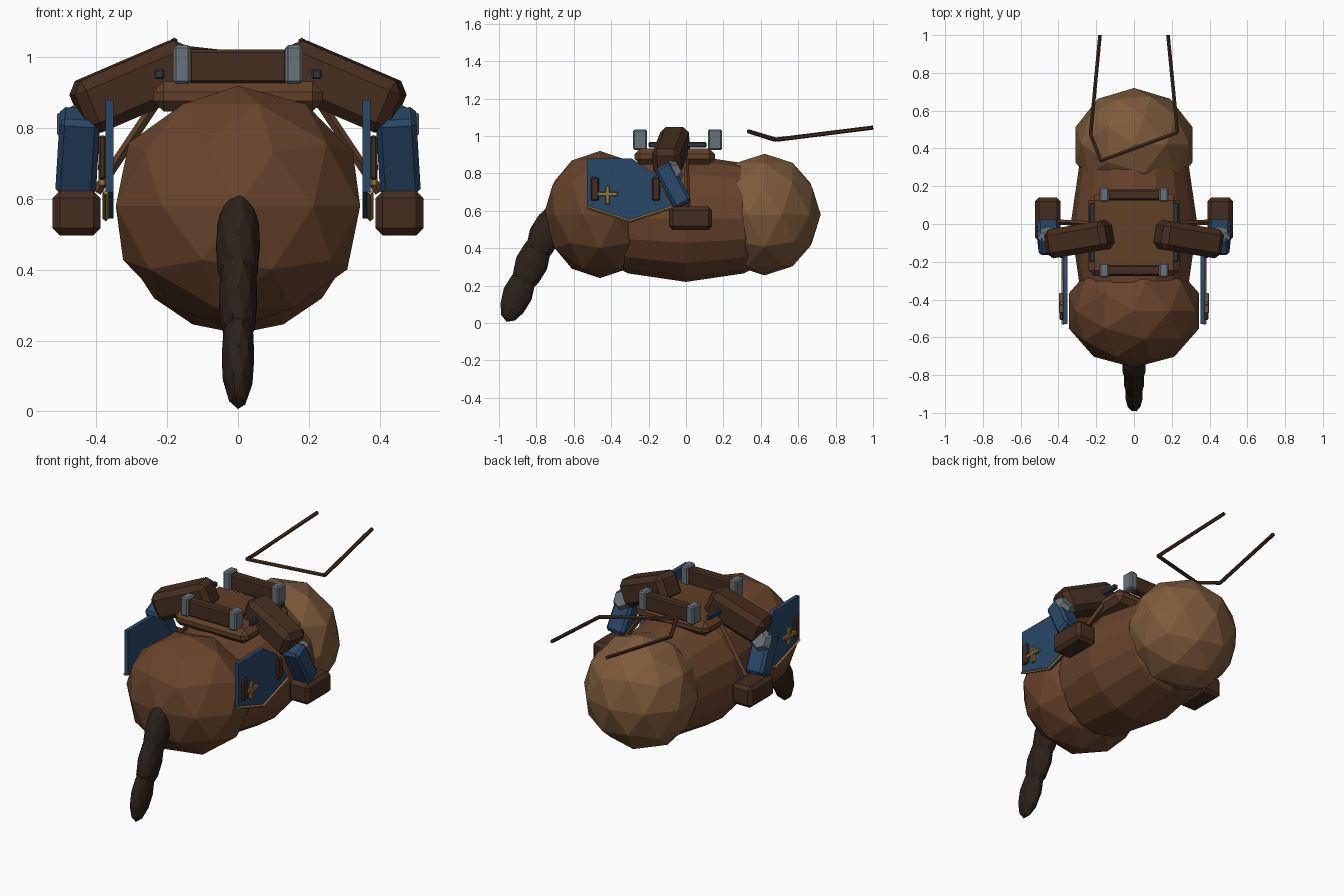
import bpy, bmesh, math
from mathutils import Vector

if "Cube" in bpy.data.objects:
    bpy.data.objects.remove(bpy.data.objects["Cube"])

def mat(name, r, g, b):
    m = bpy.data.materials.new(name)
    m.diffuse_color = (r, g, b, 1)
    m.use_nodes = True
    m.node_tree.nodes["Principled BSDF"].inputs["Base Color"].default_value = m.diffuse_color
    return m

COAT = mat("coat", .14, .058, .025)
CHEST = mat("light_coat", .21, .105, .045)
LEATHER = mat("dark_leather", .06, .027, .014)
TAN = mat("saddle_leather", .12, .05, .02)
HAIR = mat("tail_hair", .025, .015, .01)
BLUE = mat("blue_cloth", .022, .065, .14)
STEEL = mat("steel", .14, .17, .19)
IRON = mat("iron", .026, .038, .048)
GOLD = mat("gold", .3, .18, .05)

def finish(bm, name, m, loc=(0, 0, 0), rot=(0, 0, 0)):
    bmesh.ops.recalc_face_normals(bm, faces=bm.faces)
    me = bpy.data.meshes.new(name)
    bm.to_mesh(me)
    bm.free()
    me.materials.append(m)
    ob = bpy.data.objects.new(name, me)
    ob.location = loc
    ob.rotation_euler = [math.radians(a) for a in rot]
    bpy.context.collection.objects.link(ob)
    return ob

def box(name, m, loc, size, rot=(0, 0, 0), bevel=0.0):
    bm = bmesh.new()
    bmesh.ops.create_cube(bm, size=1)
    bmesh.ops.scale(bm, vec=size, verts=bm.verts)
    if bevel:
        bmesh.ops.bevel(bm, geom=bm.edges[:], offset=bevel, segments=1, affect='EDGES')
    return finish(bm, name, m, loc, rot)

def ball(name, m, loc, radii, rot=(0, 0, 0)):
    bm = bmesh.new()
    bmesh.ops.create_icosphere(bm, subdivisions=2, radius=1)
    bmesh.ops.scale(bm, vec=radii, verts=bm.verts)
    return finish(bm, name, m, loc, rot)

def rod(name, m, a, b, r, sides=6):
    a, b = Vector(a), Vector(b)
    bm = bmesh.new()
    bmesh.ops.create_cone(bm, cap_ends=True, segments=sides, radius1=r, radius2=r, depth=(b - a).length)
    q = (b - a).to_track_quat('Z', 'Y')
    bmesh.ops.rotate(bm, cent=(0, 0, 0), matrix=q.to_matrix(), verts=bm.verts)
    return finish(bm, name, m, (a + b) / 2)

# horse body: rump, barrel, chest
ball("rump", COAT, (0, -.46, .58), (.363, .30, .34))
bm = bmesh.new()
bmesh.ops.create_uvsphere(bm, u_segments=16, v_segments=6, radius=1)
bmesh.ops.scale(bm, vec=(.335, .34, .62), verts=bm.verts)
finish(bm, "barrel", COAT, (0, 0, .56), (90, 0, 0))
ball("chest", CHEST, (0, .42, .58), (.326, .30, .325))

# tail: three overlapping locks
for i, (y, z, rx, ry, h) in enumerate([(-.755, .47, .065, .085, .17),
                                      (-.825, .32, .057, .088, .17),
                                      (-.90, .155, .048, .08, .16)]):
    ball(f"tail_{i}", HAIR, (0, y, z), (rx, ry, h), (-22, 0, 0))

# saddle with front and rear bars
box("saddle_base", TAN, (0, -.06, .89), (.48, .43, .085), bevel=.03)
for name, y in (("rear", -.245), ("front", .155)):
    box(name + "_saddle_bar", LEATHER, (0, y, .975), (.28, .055, .095), bevel=.008)
    for s in (-1, 1):
        box(name + "_saddle_bracket", STEEL, (s * .158, y, .98), (.05, .075, .11), bevel=.008)

# parts on both sides
for s in (-1, 1):
    box("saddle_rail", IRON, (s * .222, -.045, .953), (.028, .31, .028), bevel=.005)
    # rider leg
    box("thigh", LEATHER, (s * .29, -.08, .918), (.352, .155, .158), (0, s * 23, -s * 9.5), .03)
    box("shin", BLUE, (s * .452, -.07, .735), (.115, .1, .24), (28, -s * 3.5, 0), .015)
    box("boot", LEATHER, (s * .456, .025, .56), (.135, .23, .125), bevel=.02)
    bm = bmesh.new()
    bmesh.ops.create_cone(bm, cap_ends=True, segments=6, radius1=.065, radius2=.045, depth=.035)
    finish(bm, "knee_plate", STEEL, (s * .455, -.05, .82), (-62, 0, 0))
    rod("stirrup_strap", TAN, (s * .22, 0, .89), (s * .40, .01, .62), .014, 4)

    # hanging cloth panel with straps, trim and cross
    outline = [(-.53, .88), (-.29, .88), (-.17, .80), (-.07, .62), (-.30, .545), (-.53, .62)]
    bm = bmesh.new()
    f = bm.faces.new([bm.verts.new((s * .352, y, z)) for y, z in outline])
    ext = bmesh.ops.extrude_face_region(bm, geom=[f])
    bmesh.ops.translate(bm, vec=(s * .023, 0, 0),
                        verts=[v for v in ext["geom"] if isinstance(v, bmesh.types.BMVert)])
    finish(bm, "side_cloth", BLUE)
    for (y1, z1), (y2, z2) in zip(outline[3:], outline[4:]):
        rod("cloth_trim", GOLD, (s * .374, y1, z1), (s * .374, y2, z2), .009, 4)
    for y in (-.487, -.16):
        box("cloth_strap", LEATHER, (s * .383, y, .717), (.022, .042, .125), bevel=.006)
    box("cross_upright", GOLD, (s * .384, -.42, .685), (.02, .022, .10), bevel=.004)
    box("cross_bar", GOLD, (s * .386, -.42, .69), (.02, .11, .022), bevel=.004)

# reins
path = [(-.18, 1.0, 1.045), (-.23, .475, .98), (-.175, .335, 1.025), (.23, .485, .98), (.18, 1.0, 1.045)]
for a, b in zip(path, path[1:]):
    rod("rein", LEATHER, a, b, .011)
